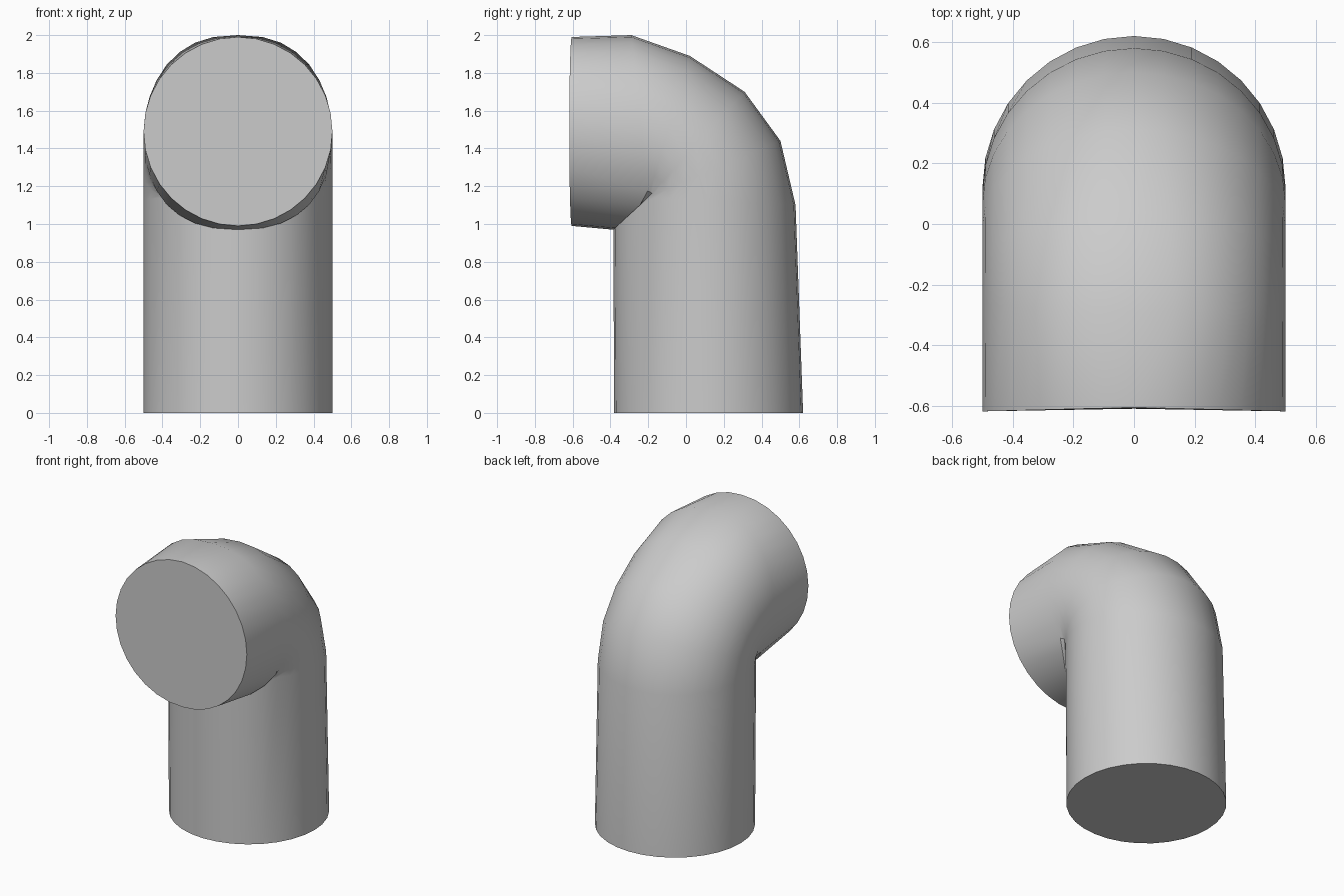
import bpy, bmesh, math
from mathutils import Vector

cube = bpy.data.objects.get("Cube")
if cube:
    bpy.data.objects.remove(cube, do_unlink=True)

SIDES = 32
SPLIT = 0.19                     # share of the ring inside the bend pivot
PIVOT = Vector((-0.20, 1.14))    # bend pivot in (y, z)
CREASE = Vector((-0.385, 0.97))  # inner corner of the elbow

# Bend rings: outer point (y, z) and roundness
BEND = [((0.58, 1.10), 1), ((0.50, 1.44), 1), ((0.31, 1.70), 1),
        ((0.02, 1.89), 0.9), ((-0.29, 2.0), 0.82)]


def ring(bm, place, power=1.0):
    """Ring of vertices; place maps inner-to-outer share and width to (y, z)."""
    verts = []
    for i in range(SIDES):
        a = math.tau * i / SIDES
        s = math.sin(a)
        y, z = place((1 - math.cos(a)) / 2, abs(s))
        x = math.copysign(0.5 * abs(s) ** power, s)
        verts.append(bm.verts.new((x, y, z)))
    return verts


def bend_place(outer):
    """Points outside the pivot fan out, points inside meet in a mitre."""
    outer = Vector(outer)

    def place(f, width):
        if f > SPLIT:
            return PIVOT.lerp(outer, (f - SPLIT) / (1 - SPLIT))
        return PIVOT.lerp(CREASE, (SPLIT - f) / SPLIT)
    return place


# Elbow pipe: upright foot, bend, forward mouth
bm = bmesh.new()
rings = [ring(bm, lambda f, w: (-0.38 + f, 0))]
rings += [ring(bm, bend_place(p), power) for p, power in BEND]
rings.append(ring(bm, lambda f, w: (-0.605 - 0.013 * w, 0.99 + f)))
for low, high in zip(rings, rings[1:]):
    for i in range(SIDES):
        j = (i + 1) % SIDES
        bm.faces.new((low[i], low[j], high[j], high[i]))
bm.faces.new(rings[0])
bm.faces.new(rings[-1])
bmesh.ops.remove_doubles(bm, verts=bm.verts, dist=0.0005)
bmesh.ops.recalc_face_normals(bm, faces=bm.faces)

mesh = bpy.data.meshes.new("elbow_pipe")
bm.to_mesh(mesh)
bm.free()
pipe = bpy.data.objects.new("elbow_pipe", mesh)
bpy.context.collection.objects.link(pipe)

# Plain grey
grey = bpy.data.materials.new("plain_grey")
grey.use_nodes = True
colour = (0.6, 0.6, 0.6, 1)
grey.diffuse_color = colour
grey.node_tree.nodes["Principled BSDF"].inputs["Base Color"].default_value = colour
mesh.materials.append(grey)

bpy.context.view_layer.objects.active = pipe
pipe.select_set(True)
bpy.ops.object.shade_smooth_by_angle(angle=math.radians(35))
